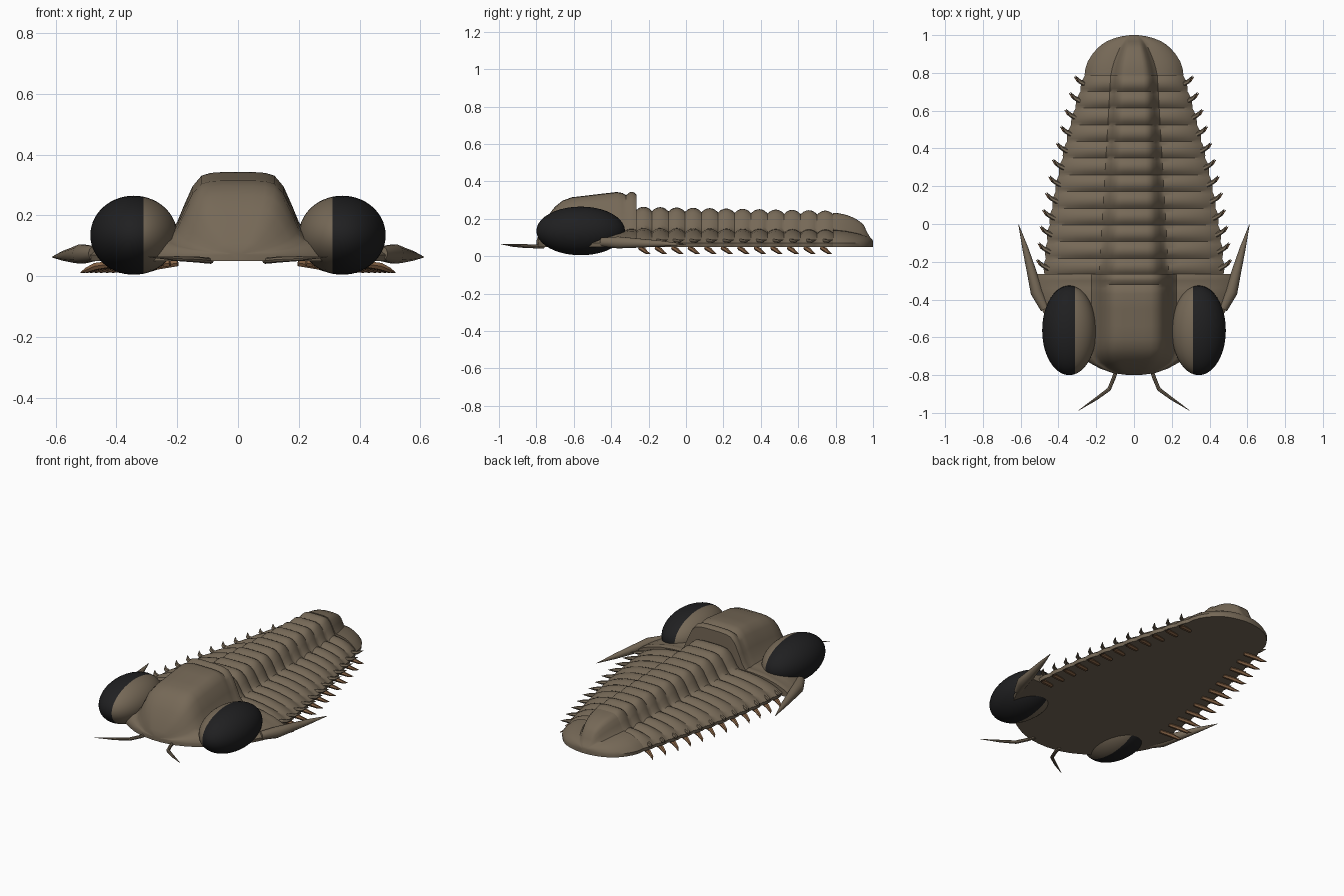
import bpy, bmesh, math
from mathutils import Matrix

old = bpy.data.objects.get("Cube")
if old:
    bpy.data.objects.remove(old, do_unlink=True)


def material(name, rgb):
    m = bpy.data.materials.new(name)
    m.use_nodes = True
    m.diffuse_color = (*rgb, 1)
    m.node_tree.nodes["Principled BSDF"].inputs["Base Color"].default_value = (*rgb, 1)
    return m


SHELL = material("shell brown", (0.18, 0.14, 0.095))
LEG = material("leg orange brown", (0.24, 0.125, 0.06))
BLACK = material("eye black", (0.014, 0.014, 0.015))


def finish(obj, angle=40):
    bpy.ops.object.select_all(action='DESELECT')
    obj.select_set(True)
    bpy.context.view_layer.objects.active = obj
    bpy.ops.object.shade_smooth_by_angle(angle=math.radians(angle))


def mesh_object(name, bm, mats):
    bmesh.ops.recalc_face_normals(bm, faces=bm.faces)
    me = bpy.data.meshes.new(name)
    bm.to_mesh(me)
    bm.free()
    obj = bpy.data.objects.new(name, me)
    bpy.context.collection.objects.link(obj)
    for m in mats:
        me.materials.append(m)
    finish(obj)
    return obj


# Cross-section: raised middle lobe, then a convex side lobe down to the rim
LOBE = [(0, 1), (.25, 1), (.45, .985), (.6, .94), (.75, .76), (.9, .42), (1, .17), (1.12, 0)]
SIDE = [(.2, .97), (.45, .85), (.7, .6), (.88, .3), (1, 0)]
FLOOR, RIM = .05, .07


def section(y, w, a, h, p):
    a = min(a, w * .8)
    half = [(a * u, p + (h - p) * v) for u, v in LOBE]
    foot = a * 1.12
    half += [(foot + (w - foot) * u, RIM + (p - RIM) * v) for u, v in SIDE]
    half += [(w * .99, FLOOR), (w * .5, FLOOR), (0, FLOOR)]
    ring = half + [(-x, z) for x, z in half[-2:0:-1]]
    return [(x, y, z) for x, z in ring]


def shell(name, rows):
    bm = bmesh.new()
    rings = [[bm.verts.new(c) for c in section(*r)] for r in rows]
    n = len(rings[0])
    for r0, r1 in zip(rings, rings[1:]):
        for i in range(n):
            j = (i + 1) % n
            bm.faces.new((r0[i], r0[j], r1[j], r1[i]))
    bm.faces.new(rings[0])
    bm.faces.new(rings[-1][::-1])
    return mesh_object(name, bm, [SHELL])


# Head shield: y, half width, lobe half width, lobe height, side height
shell("head_shield", [
    (-.80, .03, .02, .08, .075), (-.79, .11, .08, .11, .08),
    (-.765, .18, .13, .165, .09), (-.735, .235, .17, .22, .10),
    (-.70, .29, .19, .265, .115), (-.66, .34, .2, .297, .125),
    (-.61, .39, .2, .315, .135), (-.54, .44, .2, .323, .14),
    (-.45, .49, .2, .334, .145), (-.37, .515, .2, .343, .145),
    (-.34, .52, .2, .338, .145), (-.32, .523, .2, .326, .14),
    (-.30, .524, .2, .342, .145), (-.28, .523, .2, .342, .145),
    (-.265, .52, .2, .33, .14)])

# Thorax of twelve scalloped segments
START, LENGTH, SEGMENTS, STEPS = -.27, 1.06, 12, 6


def body_width(t):
    return .48 - .215 * t ** 1.5


rows = []
for k in range(SEGMENTS * STEPS + 1):
    t = k / (SEGMENTS * STEPS)
    bump = abs(math.sin(math.pi * (k % STEPS) / STEPS)) ** .8
    rows.append((START + LENGTH * t, body_width(t) - .008 * (1 - bump), .165 - .055 * t,
                 .243 - .022 * t + .022 * bump, .132 - .01 * t + .02 * bump))
shell("thorax", rows)

# Tail shield
shell("tail_shield", [
    (.785, .262, .11, .232, .14), (.82, .258, .104, .229, .138),
    (.86, .245, .094, .22, .133), (.90, .22, .08, .204, .125),
    (.93, .194, .068, .185, .118), (.95, .171, .058, .168, .112),
    (.968, .142, .048, .128, .105), (.985, .1, .035, .1, .096),
    (.995, .058, .02, .09, .088), (1.0, .02, .01, .08, .078)])


# Tapered rods, each a list of (x, y, z, radius), copied to both sides
def rods(name, paths, mat, sides=1):
    cu = bpy.data.curves.new(name, 'CURVE')
    cu.dimensions = '3D'
    cu.bevel_depth = 1
    cu.bevel_resolution = sides
    cu.use_fill_caps = True
    for path in paths:
        for s in (1, -1):
            sp = cu.splines.new('POLY')
            sp.points.add(len(path) - 1)
            for pt, (x, y, z, r) in zip(sp.points, path):
                pt.co = (s * x, y, z, 1)
                pt.radius = r
    obj = bpy.data.objects.new(name, cu)
    bpy.context.collection.objects.link(obj)
    cu.materials.append(mat)
    bpy.ops.object.select_all(action='DESELECT')
    obj.select_set(True)
    bpy.context.view_layer.objects.active = obj
    bpy.ops.object.convert(target='MESH')
    finish(bpy.context.view_layer.objects.active)


legs, spines = [], []
for i in range(SEGMENTS):
    t = (i + .5) / SEGMENTS
    y, w = START + LENGTH * t, body_width(t)
    legs.append([(w - .08, y - .02, .043, .011), (w - .01, y, .033, .013),
                 (w + .02, y + .015, .02, .009), (w + .04, y + .035, .012, .001)])
    spines.append([(w - .03, y - .012, .08, .014), (w + .008, y + .008, .08, .011),
                   (w + .032, y + .04, .088, .001)])
rods("legs", legs, LEG)
rods("side_spines", spines, SHELL)
rods("cheek_spines", [[(.47, -.45, .075, .025), (.515, -.36, .073, .033),
                       (.54, -.26, .07, .026), (.575, -.13, .067, .016),
                       (.612, 0, .063, .001)]], SHELL, 3)
rods("antennae", [[(.09, -.76, .052, .011), (.105, -.81, .052, .01), (.132, -.875, .055, .01),
                   (.2, -.925, .058, .008), (.295, -.988, .064, .001)]], SHELL, 2)

# Large eyes, dark on the outer part
for side, s in (("left", 1), ("right", -1)):
    bm = bmesh.new()
    bmesh.ops.create_uvsphere(bm, u_segments=40, v_segments=28, radius=1)
    bm.transform(Matrix.Translation((s * .343, -.563, .135))
                 @ Matrix.Diagonal((.143, .237, .13, 1))
                 @ Matrix.Rotation(math.pi / 2, 4, 'Y'))
    for f in bm.faces:
        f.material_index = int(abs(f.calc_center_median().x) > .318)
    mesh_object(side + "_eye", bm, [SHELL, BLACK])
